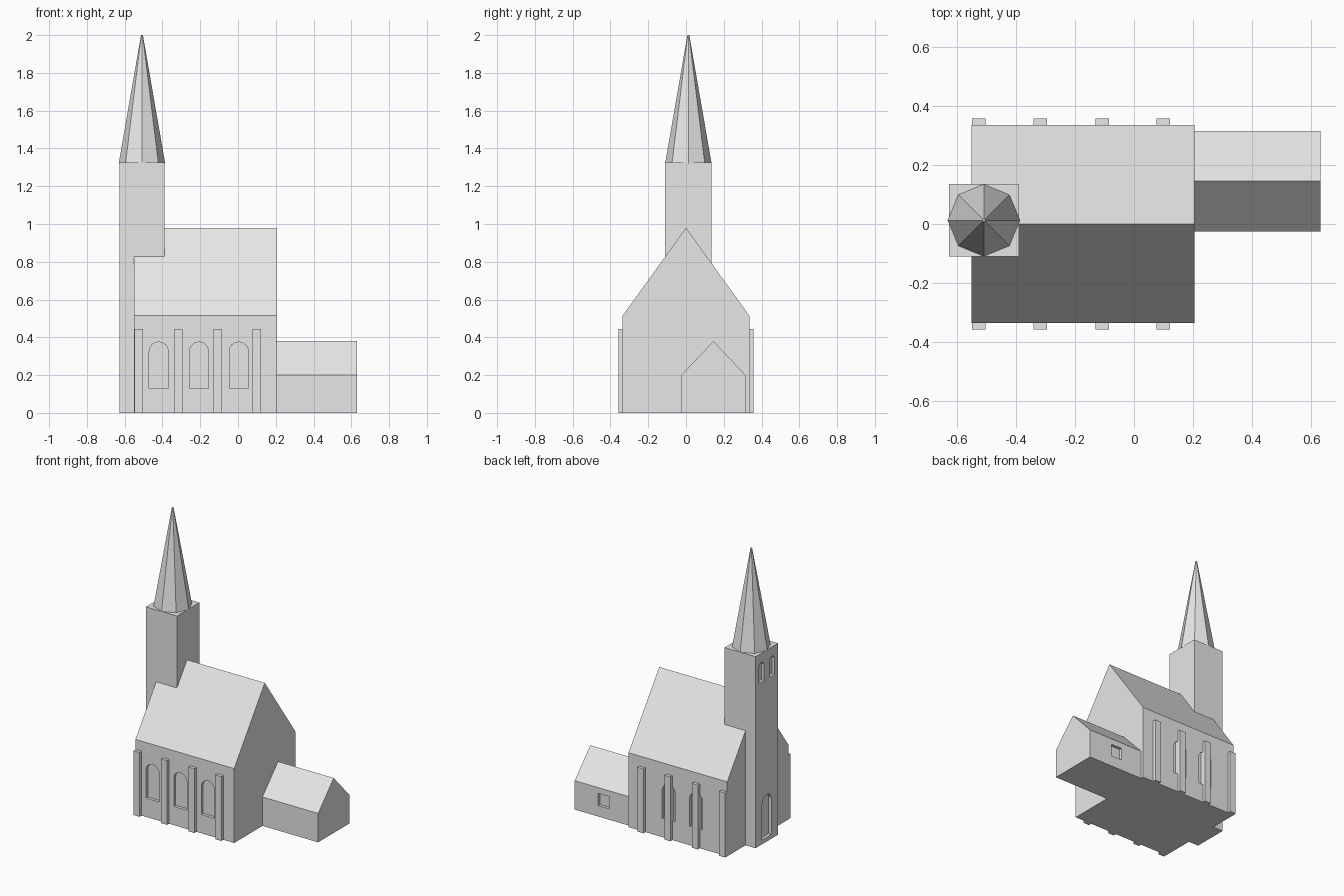
import bpy, bmesh, math
from mathutils import Vector

if "Cube" in bpy.data.objects:
    bpy.data.objects.remove(bpy.data.objects["Cube"])

stone = bpy.data.materials.new("light_grey_stone")
stone.diffuse_color = (0.8, 0.8, 0.8, 1)
stone.use_nodes = True
stone.node_tree.nodes["Principled BSDF"].inputs["Base Color"].default_value = stone.diffuse_color


def add_object(name, bm):
    bmesh.ops.recalc_face_normals(bm, faces=bm.faces)
    me = bpy.data.meshes.new(name)
    bm.to_mesh(me)
    bm.free()
    me.materials.append(stone)
    ob = bpy.data.objects.new(name, me)
    bpy.context.collection.objects.link(ob)
    return ob


def prism(bm, profile, axis, a, b):
    """Extrude a (horizontal, z) profile along x or y from a to b."""
    def place(h, z, t):
        return (t, h, z) if axis == 'x' else (h, t, z)
    f = bm.faces.new([bm.verts.new(place(h, z, a)) for h, z in profile])
    ext = bmesh.ops.extrude_face_region(bm, geom=[f])["geom"]
    shift = Vector(place(0, 0, b - a))
    bmesh.ops.translate(bm, vec=shift, verts=[v for v in ext if isinstance(v, bmesh.types.BMVert)])


def rect(c, w, z0, z1):
    return [(c - w/2, z0), (c + w/2, z0), (c + w/2, z1), (c - w/2, z1)]


def arch(c, w, z0, z1, n=12):
    r = w / 2
    return [(c - r, z0), (c + r, z0)] + [
        (c + r*math.cos(math.pi*i/n), z1 - r + r*math.sin(math.pi*i/n)) for i in range(n + 1)]


def gable(c, w, eave, ridge):
    return [(c - w/2, 0), (c + w/2, 0), (c + w/2, eave), (c, ridge), (c - w/2, eave)]


def solid(name, profile, axis, a, b):
    bm = bmesh.new()
    prism(bm, profile, axis, a, b)
    return add_object(name, bm)


def cut(ob, recesses):
    """Cut every (profile, axis, a, b) recess out of the object."""
    bm = bmesh.new()
    for r in recesses:
        prism(bm, *r)
    cutter = add_object("recess_cutter", bm)
    cutter.hide_render = True
    mod = ob.modifiers.new("recesses", 'BOOLEAN')
    mod.operation, mod.solver, mod.object = 'DIFFERENCE', 'EXACT', cutter
    dg = bpy.context.evaluated_depsgraph_get()
    me = bpy.data.meshes.new_from_object(ob.evaluated_get(dg))
    ob.modifiers.clear()
    ob.data = me
    bpy.data.objects.remove(cutter)


D = 0.02  # recess depth

# Nave with arched windows on both long sides
nave = solid("nave", gable(0, 0.67, 0.515, 0.98), 'x', -0.55, 0.205)
front = [(arch(x, 0.10, 0.13, 0.375), 'y', -0.4, -0.335 + D) for x in (-0.42, -0.207, 0.004)]
back = [(arch(x, 0.10, 0.13, 0.375), 'y', 0.335 - D, 0.4) for x in (-0.312, -0.102)]
cut(nave, front + back)

# Buttresses
for i, x in enumerate((-0.526, -0.317, -0.107, 0.099)):
    for side, s in (("front", -1), ("back", 1)):
        solid(f"{side}_buttress_{i + 1}", rect(x, 0.046, 0, 0.445), 'y', s*0.31, s*0.357)

# Side annex with one square window at the back
annex = solid("annex", gable(0.145, 0.34, 0.2, 0.38), 'x', 0.2, 0.631)
cut(annex, [(rect(0.41, 0.085, 0.075, 0.16), 'y', 0.315 - D, 0.4)])

# Tower with doorway and twin belfry openings on the outer side
tower = solid("tower", rect(0.0125, 0.245, 0, 1.325), 'x', -0.627, -0.39)
cut(tower, [(arch(0.0125, 0.10, 0.03, 0.325), 'x', -0.7, -0.627 + D)] +
    [(arch(y, 0.058, 1.125, 1.26), 'x', -0.7, -0.627 + D) for y in (0.07, -0.045)])

# Eight-sided spire
bm = bmesh.new()
bmesh.ops.create_cone(bm, cap_ends=True, segments=8, radius1=0.123, radius2=0.005, depth=0.68)
bmesh.ops.translate(bm, vec=(-0.5085, 0.0125, 1.66), verts=bm.verts)
add_object("spire", bm)
